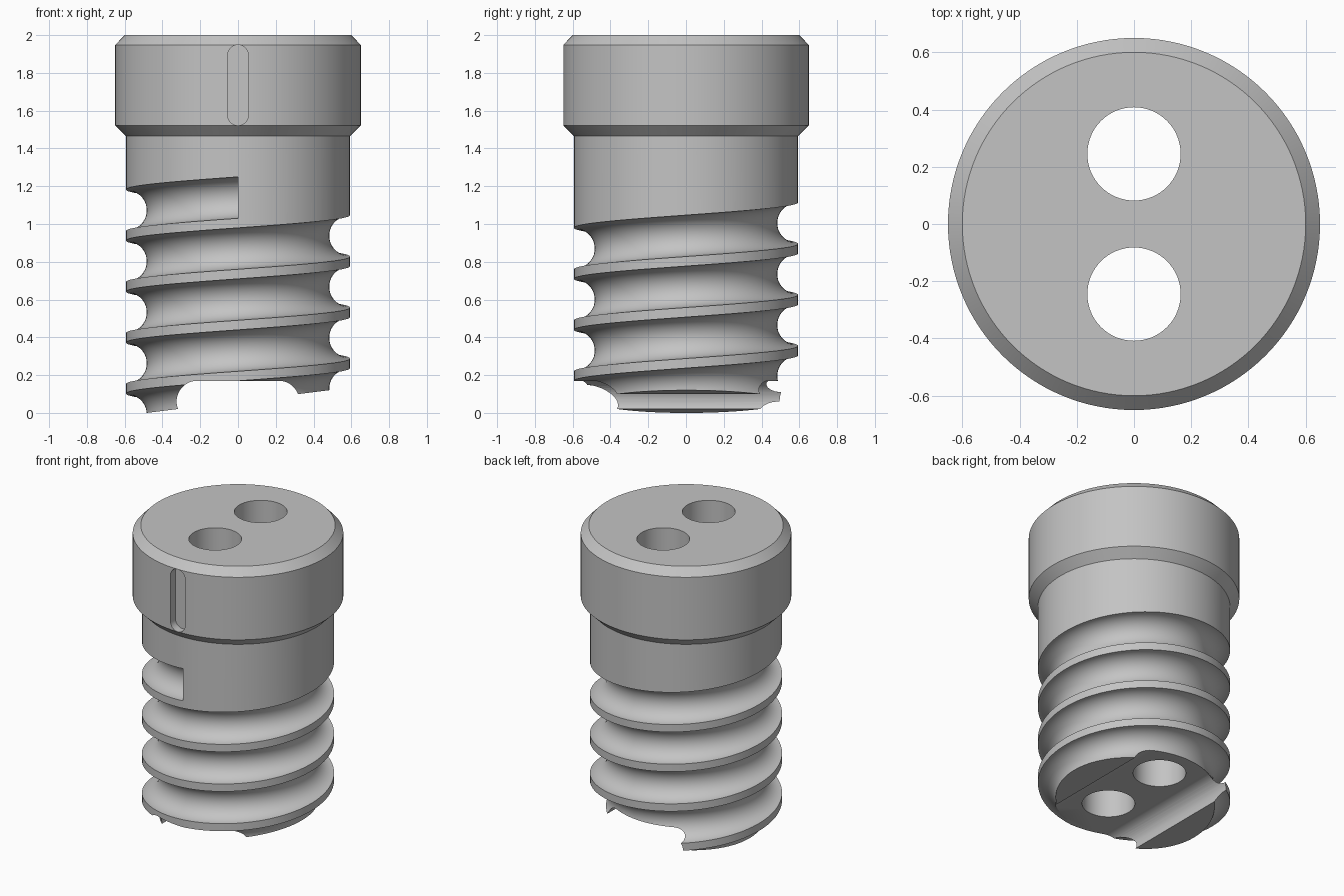
import bpy, bmesh
from math import sin, cos, pi, radians, sqrt

if "Cube" in bpy.data.objects:
    bpy.data.objects.remove(bpy.data.objects["Cube"])

SHAFT, HEAD = 0.593, 0.65
GROOVE, PITCH, GROOVE_TOP = 0.11, 0.27, 1.14
SIDES = 128

grey = bpy.data.materials.new("plain grey")
grey.use_nodes = True
grey.diffuse_color = (0.55, 0.55, 0.55, 1)
grey.node_tree.nodes["Principled BSDF"].inputs["Base Color"].default_value = grey.diffuse_color


def make_object(name, bm):
    bmesh.ops.recalc_face_normals(bm, faces=bm.faces)
    mesh = bpy.data.meshes.new(name)
    bm.to_mesh(mesh)
    bm.free()
    mesh.materials.append(grey)
    obj = bpy.data.objects.new(name, mesh)
    bpy.context.collection.objects.link(obj)
    return obj


def loft(name, rings):
    """Skin closed rings of equal length and cap both ends."""
    bm = bmesh.new()
    loops = [[bm.verts.new(p) for p in ring] for ring in rings]
    for a, b in zip(loops, loops[1:]):
        for i in range(len(a)):
            j = (i + 1) % len(a)
            bm.faces.new((a[i], a[j], b[j], b[i]))
    bm.faces.new(loops[0])
    bm.faces.new(loops[-1])
    return make_object(name, bm)


def circle(r, z, y=0, sides=SIDES):
    return [(r * cos(2 * pi * i / sides), y + r * sin(2 * pi * i / sides), z)
            for i in range(sides)]


def prism(name, outline, y0, y1):
    return loft(name, [[(x, y, z) for x, z in outline] for y in (y0, y1)])


def arc(cx, cz, r, start, end, steps=16):
    angles = [radians(start + (end - start) * i / steps) for i in range(steps + 1)]
    return [(cx + r * cos(a), cz + r * sin(a)) for a in angles]


# Turned body: shaft and chamfered head
profile = [(SHAFT, -0.1), (SHAFT, 1.465), (HEAD, 1.522), (HEAD, 1.948), (0.6, 2.0)]
body = loft("threaded_plug", [circle(r, z) for r, z in profile])

# Helical round groove ending square at the front
turns, steps = 5, 96
rings = []
for k in range(turns * steps + 1):
    t = turns - k / steps
    a = -pi / 2 - 2 * pi * t
    ring = []
    for i in range(32):
        p = 2 * pi * (i + 0.5) / 32
        r = SHAFT + GROOVE * cos(p)
        ring.append((r * cos(a), r * sin(a), GROOVE_TOP - PITCH * t + GROOVE * sin(p)))
    rings.append(ring)
cutters = [loft("groove_cutter", rings)]

# Two through holes
for y in (-0.245, 0.245):
    cutters.append(loft("hole_cutter", [circle(0.163, z, y, 64) for z in (-0.5, 2.5)]))

# Slanted underside with a round-sided slot across it
mid, slope, half = 0.06, 0.125, 0.215
tilt = 7.0
outline = [(-1, -1), (-1, mid - slope)]
left = arc(-half, mid, GROOVE, 180 + 3 * tilt, 90)
right = arc(half, mid, GROOVE, 90, 3 * tilt)
outline += left + right + [(1, mid + slope), (1, -1)]
cutters.append(prism("underside_cutter", outline, -1, 1))

# Upright marker recess on the front of the head
outline = arc(0, 1.893, 0.055, 0, 180) + arc(0, 1.577, 0.055, 180, 360)
cutters.append(prism("marker_cutter", outline, -1, -HEAD + 0.055))

# Cut everything, then discard the cutters
bpy.context.view_layer.objects.active = body
for cutter in cutters:
    cutter.hide_render = True
    mod = body.modifiers.new("cut", "BOOLEAN")
    mod.operation = "DIFFERENCE"
    mod.solver = "EXACT"
    mod.object = cutter
    bpy.ops.object.modifier_apply(modifier=mod.name)
    bpy.data.objects.remove(cutter)

bpy.ops.object.select_all(action="DESELECT")
body.select_set(True)
bpy.ops.object.shade_smooth_by_angle(angle=radians(30))
